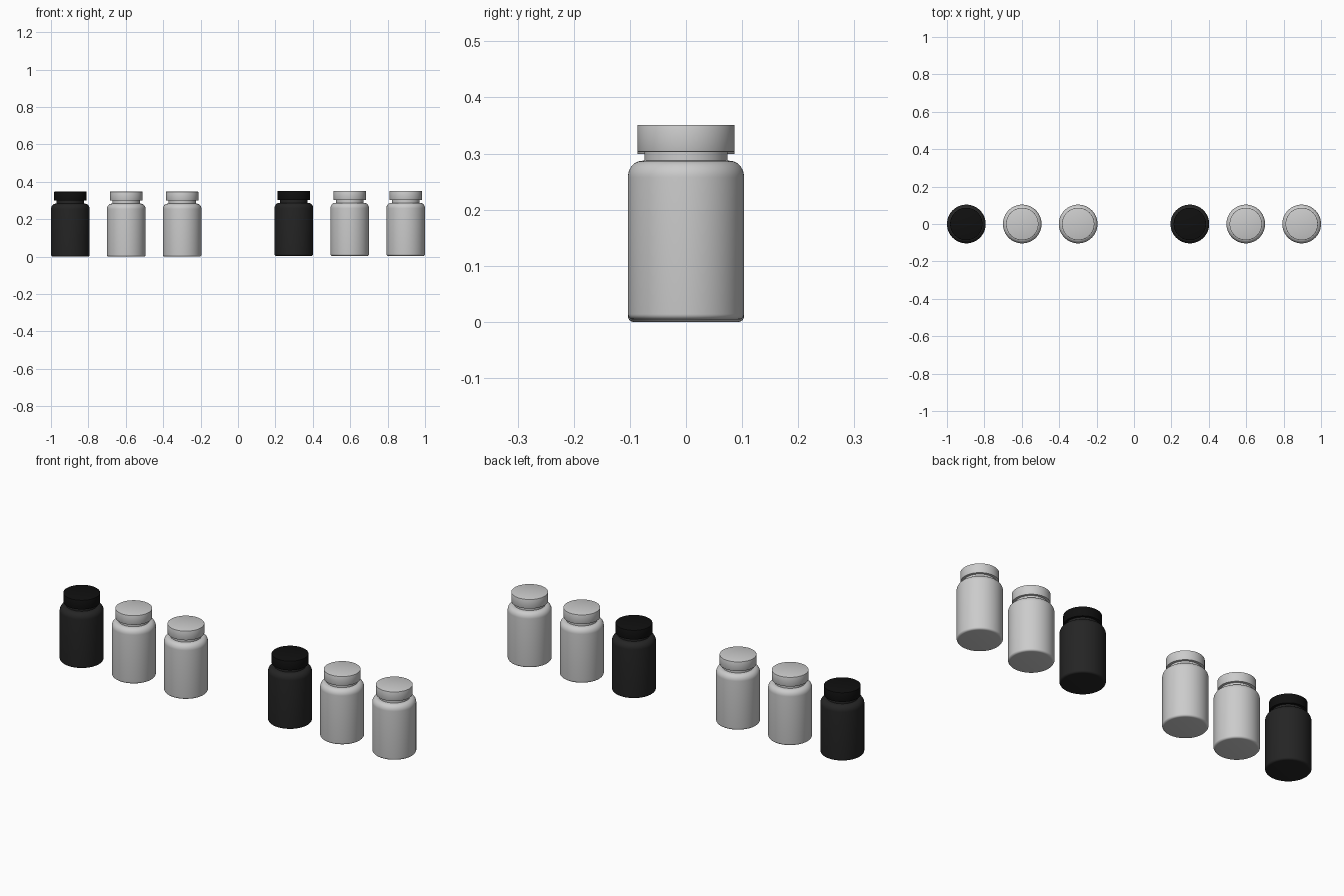
import bpy, bmesh, math

if "Cube" in bpy.data.objects:
    bpy.data.objects.remove(bpy.data.objects["Cube"])

SEGMENTS = 64


def arc(cx, cz, rx, rz, start, end, steps=6):
    """Points of an elliptical corner, angles in degrees."""
    pts = []
    for i in range(steps + 1):
        a = math.radians(start + (end - start) * i / steps)
        pts.append((cx + rx * math.cos(a), cz + rz * math.sin(a)))
    return pts


def lathe(name, profile, location, material):
    """Spin an (r, z) profile around the z axis."""
    bm = bmesh.new()
    verts = [bm.verts.new((r, 0, z)) for r, z in profile]
    edges = [bm.edges.new(pair) for pair in zip(verts, verts[1:])]
    bmesh.ops.spin(bm, geom=verts + edges, cent=(0, 0, 0), axis=(0, 0, 1),
                   angle=math.tau, steps=SEGMENTS, use_duplicate=False)
    bmesh.ops.remove_doubles(bm, verts=bm.verts, dist=1e-5)
    bmesh.ops.recalc_face_normals(bm, faces=bm.faces)
    mesh = bpy.data.meshes.new(name)
    bm.to_mesh(mesh)
    bm.free()
    obj = bpy.data.objects.new(name, mesh)
    bpy.context.collection.objects.link(obj)
    obj.location = location
    if material:
        mesh.materials.append(material)
    bpy.ops.object.select_all(action='DESELECT')
    obj.select_set(True)
    bpy.context.view_layer.objects.active = obj
    bpy.ops.object.shade_smooth_by_angle(angle=math.radians(35))


def colour(name, value):
    mat = bpy.data.materials.new(name)
    mat.diffuse_color = (value, value, value, 1)
    mat.use_nodes = True
    mat.node_tree.nodes["Principled BSDF"].inputs["Base Color"].default_value = mat.diffuse_color
    return mat


# Jar: flat base, rounded heel, straight wall, round shoulder, short neck
jar_profile = ([(0, 0)]
               + arc(0.093, 0.010, 0.0105, 0.010, -90, 0)
               + arc(0.0785, 0.254, 0.025, 0.029, 0, 90, 10)
               + [(0.074, 0.284), (0.074, 0.305), (0, 0.305)])

# Lid: plain disc overhanging the neck
lid_profile = ([(0, 0.299)]
               + arc(0.0855, 0.300, 0.001, 0.001, -90, 0, 2)
               + arc(0.0855, 0.346, 0.001, 0.001, 0, 90, 2)
               + [(0, 0.347)])

black_jar = colour("black_jar", 0.018)
black_lid = colour("black_lid", 0.005)

# Two rows of three bottles, the first of each row black
for row, x0, z in (("left", -0.8965, 0.0), ("right", 0.2985, 0.004)):
    for i in range(3):
        place = (x0 + i * 0.299, 0, z)
        lathe(f"{row}_jar_{i + 1}", jar_profile, place, None if i else black_jar)
        lathe(f"{row}_lid_{i + 1}", lid_profile, place, None if i else black_lid)
